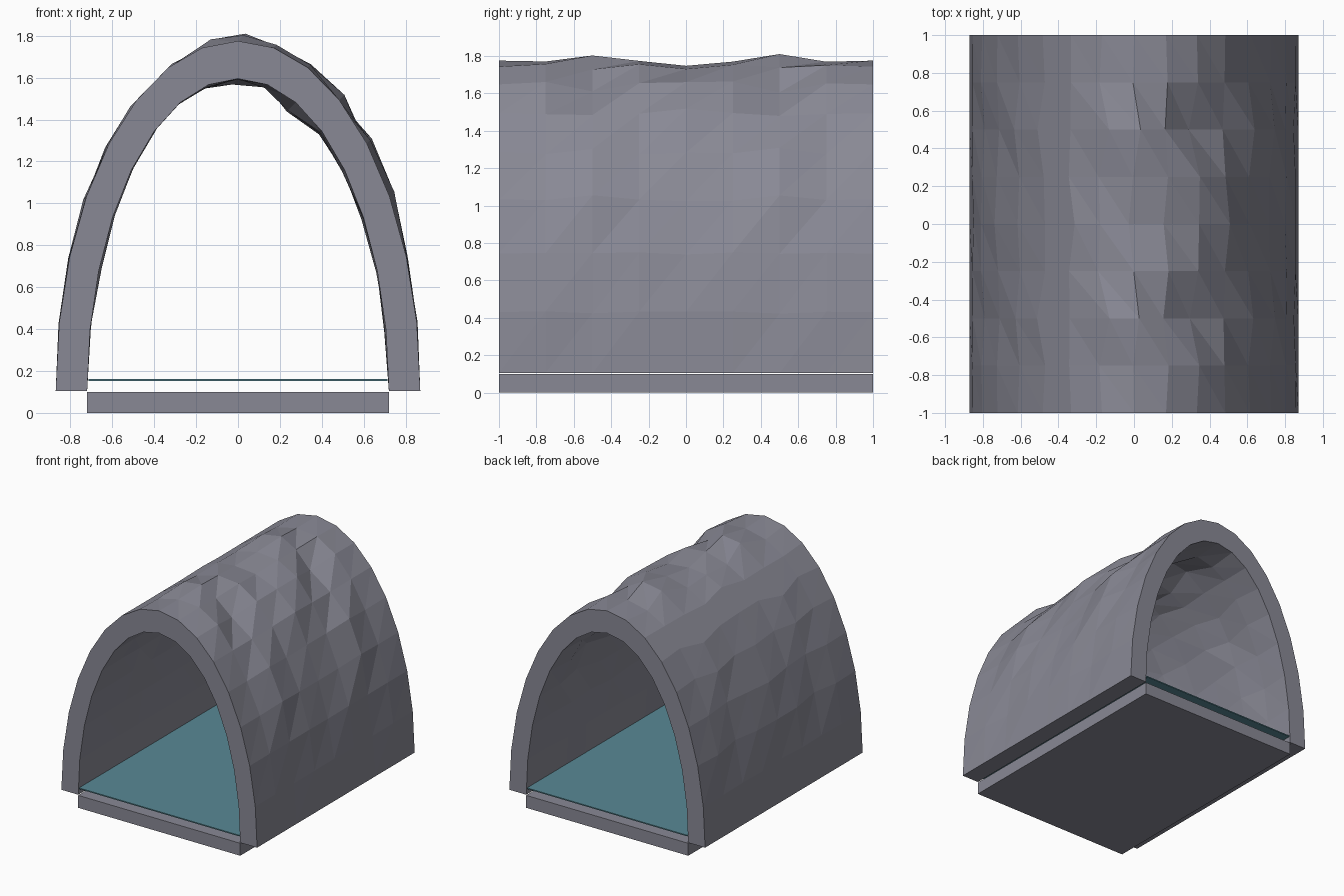
import bpy
import bmesh
import math
import random

cube = bpy.data.objects.get("Cube")
if cube:
    bpy.data.objects.remove(cube, do_unlink=True)

random.seed(4)
ARC, LENGTH = 16, 8          # segments around the arch and along the tunnel
BASE = 0.105                 # height of the arch feet


def material(name, rgb):
    mat = bpy.data.materials.new(name)
    mat.use_nodes = True
    color = (*rgb, 1)
    mat.diffuse_color = color
    mat.node_tree.nodes["Principled BSDF"].inputs["Base Color"].default_value = color
    return mat


def finish(name, bm, mat):
    bmesh.ops.recalc_face_normals(bm, faces=bm.faces)
    mesh = bpy.data.meshes.new(name)
    bm.to_mesh(mesh)
    bm.free()
    mesh.materials.append(mat)
    obj = bpy.data.objects.new(name, mesh)
    bpy.context.collection.objects.link(obj)


def box(name, width, low, high, mat):
    bm = bmesh.new()
    bmesh.ops.create_cube(bm, size=1)
    for v in bm.verts:
        v.co.x *= width
        v.co.y *= 2
        v.co.z = low if v.co.z < 0 else high
    finish(name, bm, mat)


def bump(i, j):
    """Rocky shift of one grid point, fading out at the feet and both ends."""
    if j in (0, LENGTH):
        return 0
    turn = 2 * math.pi * (2 * j / LENGTH - 1)
    wave = -0.03 * math.cos(turn) * math.cos(1.2 * (i - 8.3))
    wave -= 0.015 * math.cos(2 * turn) * math.cos(1.2 * (i - 6.5))
    wave += random.uniform(-0.007, 0.007)
    return wave * math.sin(math.pi * i / ARC)


stone = material("stone grey", (0.25, 0.25, 0.3))
teal = material("floor teal", (0.1, 0.25, 0.3))

# Arched tunnel shell: inner and outer grids share the same bumps
shift = [[bump(i, j) for j in range(LENGTH + 1)] for i in range(ARC + 1)]
bm = bmesh.new()


def arch_grid(rx, rz):
    grid = []
    for i in range(ARC + 1):
        a = math.pi * i / ARC
        grid.append([bm.verts.new((rx * math.cos(a) + shift[i][j],
                                   2 * j / LENGTH - 1,
                                   BASE + rz * math.sin(a) + shift[i][j]))
                     for j in range(LENGTH + 1)])
    for i in range(ARC):
        for j in range(LENGTH):
            a, b = grid[i][j], grid[i + 1][j]
            c, d = grid[i + 1][j + 1], grid[i][j + 1]
            bm.faces.new((a, b, c))
            bm.faces.new((a, c, d))
    return grid


outer = arch_grid(0.87, 1.67)
inner = arch_grid(0.72, 1.49)

# End rims and foot strips close the shell
for i in range(ARC):
    for j in (0, LENGTH):
        bm.faces.new((outer[i][j], outer[i + 1][j], inner[i + 1][j], inner[i][j]))
for j in range(LENGTH):
    for i in (0, ARC):
        bm.faces.new((outer[i][j], outer[i][j + 1], inner[i][j + 1], inner[i][j]))
finish("tunnel_arch", bm, stone)

# Base slab and the thin floor sheet above it
box("base_slab", 1.44, 0, 0.1, stone)
box("floor_sheet", 1.425, 0.153, 0.162, teal)
